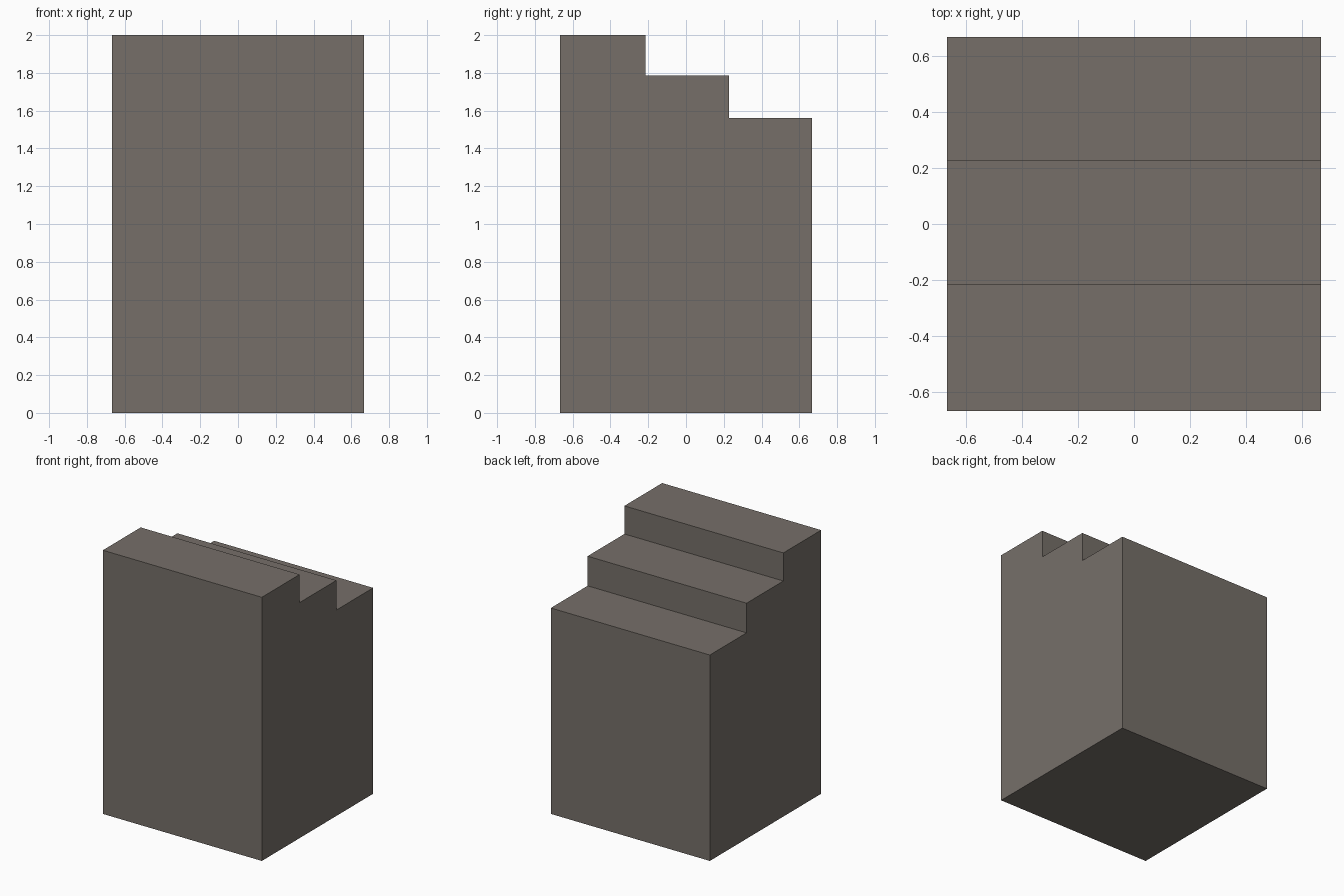
import bpy
import bmesh

if "Cube" in bpy.data.objects:
    bpy.data.objects.remove(bpy.data.objects["Cube"])

HALF = 0.667

# Single warm grey stone colour
stone = bpy.data.materials.new("warm_grey_stone")
stone.diffuse_color = (0.181, 0.159, 0.141, 1.0)
stone.use_nodes = True
stone.node_tree.nodes["Principled BSDF"].inputs["Base Color"].default_value = stone.diffuse_color

# Side profile (y, z): tall block with three steps descending to the back
profile = [
    (-HALF, 0.0), (HALF, 0.0),
    (HALF, 1.562), (0.227, 1.562),
    (0.227, 1.787), (-0.214, 1.787),
    (-0.214, 2.0), (-HALF, 2.0),
]

# Extrude the profile across the width
bm = bmesh.new()
side = bm.faces.new([bm.verts.new((-HALF, y, z)) for y, z in profile])
extruded = bmesh.ops.extrude_face_region(bm, geom=[side])["geom"]
moved = [v for v in extruded if isinstance(v, bmesh.types.BMVert)]
bmesh.ops.translate(bm, verts=moved, vec=(2 * HALF, 0, 0))

# Make sure both ends are closed and normals face outward
bmesh.ops.holes_fill(bm, edges=[e for e in bm.edges if e.is_boundary])
bmesh.ops.recalc_face_normals(bm, faces=bm.faces)

mesh = bpy.data.meshes.new("stepped_block")
bm.to_mesh(mesh)
bm.free()
mesh.materials.append(stone)
block = bpy.data.objects.new("stepped_block", mesh)
bpy.context.collection.objects.link(block)
